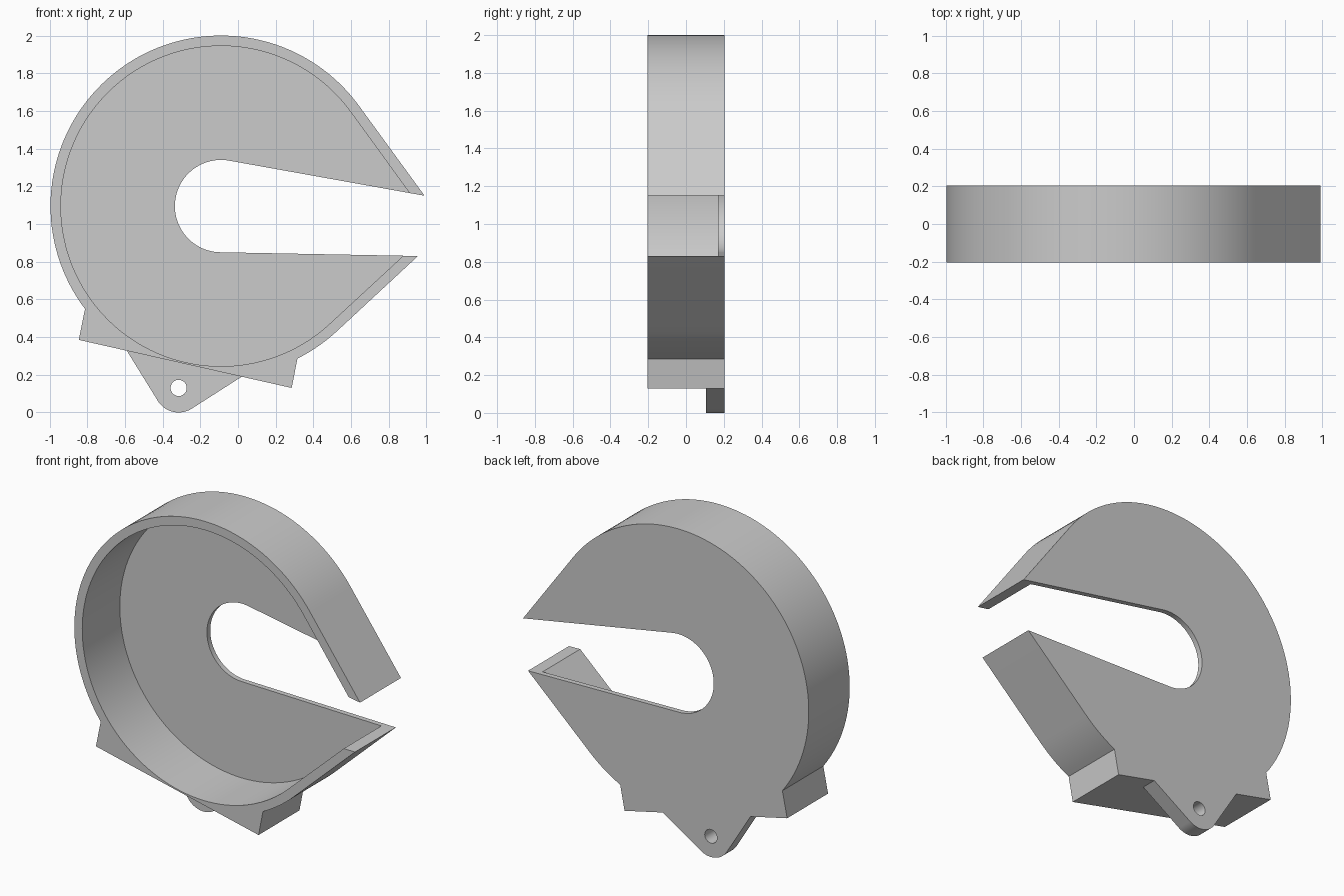
import bpy, bmesh
from math import sin, cos, radians

CENTRE = (-0.09, 1.095)
EYE = (-0.315, 0.13)
FRONT, BACK = -0.203, 0.203

cube = bpy.data.objects.get("Cube")
if cube:
    bpy.data.objects.remove(cube, do_unlink=True)

grey = bpy.data.materials.new("grey plastic")
grey.use_nodes = True
colour = (0.6, 0.6, 0.6, 1)
grey.diffuse_color = colour
grey.node_tree.nodes["Principled BSDF"].inputs["Base Color"].default_value = colour


def arc(centre, radius, start, end, steps):
    angles = [radians(start + (end - start) * i / steps) for i in range(steps + 1)]
    return [(centre[0] + radius * cos(a), centre[1] + radius * sin(a)) for a in angles]


def prism(name, outline, y0, y1):
    """Extrude an x-z outline between two depths."""
    bm = bmesh.new()
    face = bm.faces.new([bm.verts.new((x, y0, z)) for x, z in outline])
    grown = bmesh.ops.extrude_face_region(bm, geom=[face])
    moved = [v for v in grown["geom"] if isinstance(v, bmesh.types.BMVert)]
    bmesh.ops.translate(bm, verts=moved, vec=(0, y1 - y0, 0))
    bmesh.ops.recalc_face_normals(bm, faces=bm.faces)
    mesh = bpy.data.meshes.new(name)
    bm.to_mesh(mesh)
    bm.free()
    mesh.materials.append(grey)
    obj = bpy.data.objects.new(name, mesh)
    bpy.context.collection.objects.link(obj)
    return obj


def combine(target, tool, operation):
    """Apply a boolean and discard the tool."""
    mod = target.modifiers.new(operation, "BOOLEAN")
    mod.object, mod.operation, mod.solver = tool, operation, "EXACT"
    bpy.ops.object.select_all(action="DESELECT")
    bpy.context.view_layer.objects.active = target
    target.select_set(True)
    bpy.ops.object.modifier_apply(modifier=mod.name)
    bpy.data.objects.remove(tool, do_unlink=True)


# Housing: round shell with a flat foot and a wedge-shaped slot
outline = arc(CENTRE, 0.905, 36.1, 217.1, 72)
outline += [(-0.845, 0.385), (0.285, 0.13)]
outline += arc(CENTRE, 0.905, -63.4, -47.1, 7)
outline += [(0.955, 0.83)]
outline += arc(CENTRE, 0.245, 269, 80, 48)
outline += [(0.99, 1.15)]
housing = prism("slotted_housing", outline, FRONT, BACK)

# Mounting tab at the back of the foot
tab = arc(EYE, 0.13, 212, 302.7, 24)
tab += [(0.02, 0.19), (-0.05, 0.28), (-0.5, 0.38), (-0.59, 0.3275)]
combine(housing, prism("mounting_tab", tab, 0.105, BACK), "UNION")

# Open-fronted cavity, leaving a thin back plate
cavity = arc(CENTRE, 0.85, 36.1, 312.9, 108)
cavity += [(0.92, 0.871), (0.942, 1.121)]
combine(housing, prism("cavity_cutter", cavity, FRONT - 0.1, 0.17), "DIFFERENCE")

# Screw hole through the tab
hole = arc(EYE, 0.043, 0, 345, 23)
combine(housing, prism("hole_cutter", hole, 0, BACK + 0.1), "DIFFERENCE")

housing.select_set(True)
bpy.context.view_layer.objects.active = housing
bpy.ops.object.shade_smooth_by_angle(angle=radians(25))
